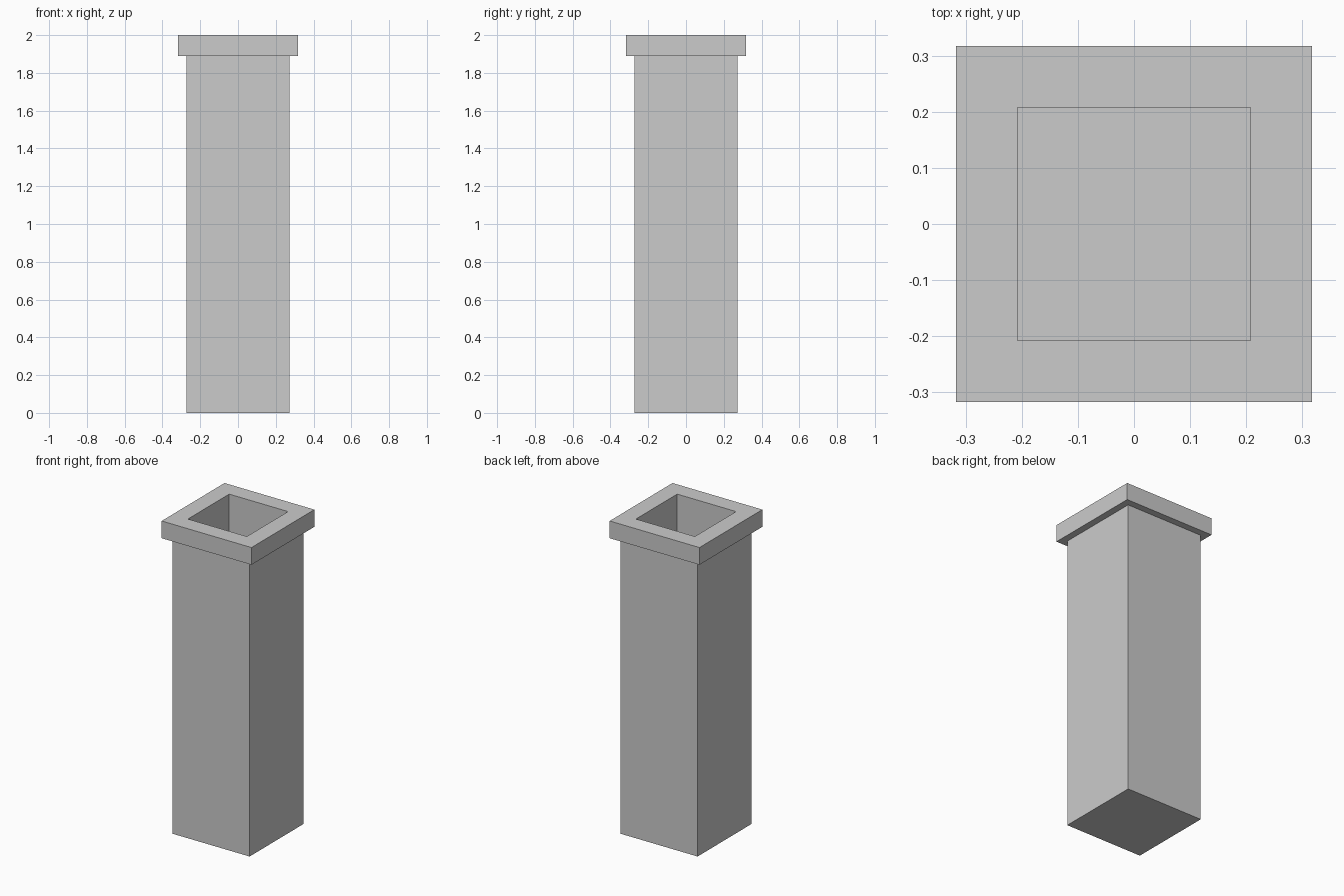
import bpy, bmesh

if "Cube" in bpy.data.objects:
    bpy.data.objects.remove(bpy.data.objects["Cube"])

BODY, CAP, HOLE = 0.273, 0.317, 0.208   # half widths
CAP_Z, TOP_Z, FLOOR_Z = 1.89, 2.0, 0.06

# Square profile (half width, height): base, shaft, cap, rim, inner well
profile = [(BODY, 0), (BODY, CAP_Z), (CAP, CAP_Z), (CAP, TOP_Z),
           (HOLE, TOP_Z), (HOLE, FLOOR_Z)]

bm = bmesh.new()
rings = [[bm.verts.new((sx * r, sy * r, z))
          for sx, sy in ((-1, -1), (1, -1), (1, 1), (-1, 1))]
         for r, z in profile]

# Skin between successive square rings
for a, b in zip(rings, rings[1:]):
    for i in range(4):
        j = (i + 1) % 4
        bm.faces.new((a[i], a[j], b[j], b[i]))

# Closed underside and floor of the well
bm.faces.new(rings[0][::-1])
bm.faces.new(rings[-1])
bmesh.ops.recalc_face_normals(bm, faces=bm.faces[:])

mesh = bpy.data.meshes.new("hollow_square_chimney")
bm.to_mesh(mesh)
bm.free()
bpy.context.collection.objects.link(
    bpy.data.objects.new("hollow_square_chimney", mesh))
